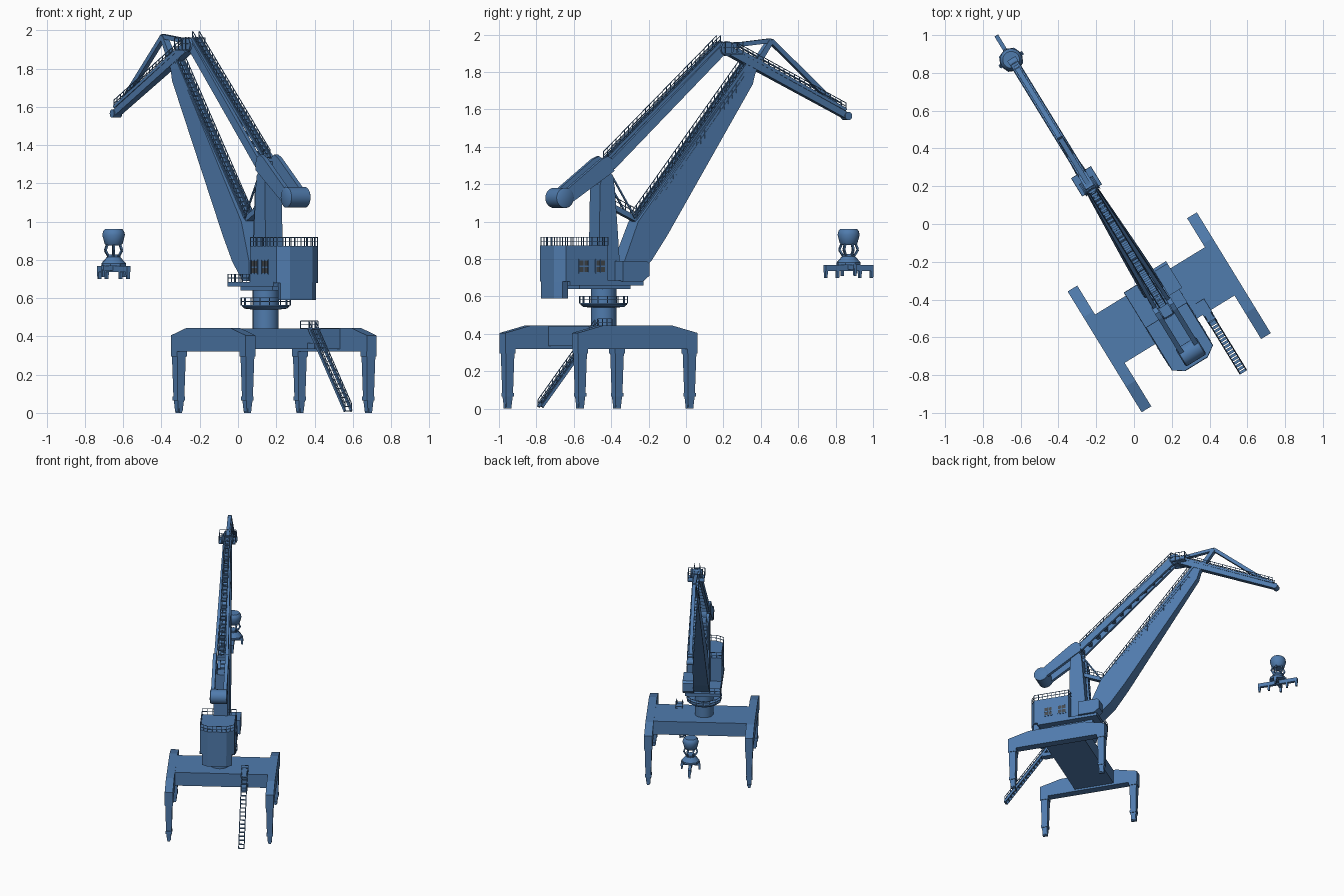
import bpy, bmesh, math
from mathutils import Vector, Matrix

if "Cube" in bpy.data.objects:
    bpy.data.objects.remove(bpy.data.objects["Cube"])

# Local frame: x = crane's right, y = boom direction, z up; turned about the slewing column
FRAME = Matrix.Translation((0.145, -0.44, 0)) @ Matrix.Rotation(math.radians(31.5), 4, 'Z')


def material(name, rgb):
    m = bpy.data.materials.new(name)
    m.diffuse_color = (*rgb, 1)
    m.use_nodes = True
    m.node_tree.nodes["Principled BSDF"].inputs["Base Color"].default_value = m.diffuse_color
    return m


BLUE = material("blue_paint", (0.08, 0.2, 0.42))
DARK = material("window_grey", (0.06, 0.07, 0.08))


def finish(name, bm, mat=BLUE, smooth=False):
    bmesh.ops.recalc_face_normals(bm, faces=bm.faces)
    me = bpy.data.meshes.new(name)
    bm.to_mesh(me)
    bm.free()
    me.materials.append(mat)
    ob = bpy.data.objects.new(name, me)
    bpy.context.collection.objects.link(ob)
    ob.matrix_world = FRAME
    if smooth:
        bpy.ops.object.select_all(action='DESELECT')
        ob.select_set(True)
        bpy.context.view_layer.objects.active = ob
        bpy.ops.object.shade_smooth_by_angle(angle=math.radians(35))
    return ob


def loft(bm, a, b):
    """Closed solid between two matching outlines."""
    va, vb = [bm.verts.new(p) for p in a], [bm.verts.new(p) for p in b]
    n = len(a)
    bm.faces.new(va)
    bm.faces.new(vb[::-1])
    for i in range(n):
        bm.faces.new((va[i], vb[i], vb[(i + 1) % n], va[(i + 1) % n]))


def side_profile(name, pts, x, half):
    """Outline in (y, z) extruded across x; half may be a function of z."""
    h = half if callable(half) else (lambda z: half)
    bm = bmesh.new()
    loft(bm, [(x - h(z), y, z) for y, z in pts], [(x + h(z), y, z) for y, z in pts])
    return finish(name, bm)


def plan(name, pts, z0, z1):
    bm = bmesh.new()
    loft(bm, [(x, y, z0) for x, y in pts], [(x, y, z1) for x, y in pts])
    return finish(name, bm)


def box(name, x0, x1, y0, y1, z0, z1):
    return plan(name, [(x0, y0), (x1, y0), (x1, y1), (x0, y1)], z0, z1)


def bars(name, items, mat=BLUE):
    """Rectangular bars (start, end, width, depth[, end scale])."""
    bm = bmesh.new()
    for p, q, w, d, *s in items:
        p, q = Vector(p), Vector(q)
        t = (q - p).normalized()
        side = Vector((1, 0, 0)) if abs(t.x) < 0.9 else Vector((0, 1, 0))
        up = t.cross(side).normalized()
        side = up.cross(t)
        k = s[0] if s else 1
        ring = lambda c, f: [c + side * w * f * i / 2 + up * d * f * j / 2
                             for i, j in ((-1, -1), (1, -1), (1, 1), (-1, 1))]
        loft(bm, ring(p, 1), ring(q, k))
    return finish(name, bm, mat)


def lathe(name, prof, c, seg=24, axis='Z'):
    """Revolve (radius, height) profile about a local axis through c."""
    bm = bmesh.new()
    rot = Matrix.Rotation(math.pi / 2, 3, 'Y') if axis == 'X' else Matrix.Identity(3)
    rings = [[bm.verts.new(Vector(c) + rot @ Vector((r * math.cos(a), r * math.sin(a), h)))
              for a in (2 * math.pi * i / seg for i in range(seg))] for r, h in prof]
    for a, b in zip(rings, rings[1:]):
        for i in range(seg):
            bm.faces.new((a[i], a[(i + 1) % seg], b[(i + 1) % seg], b[i]))
    bm.faces.new(rings[0])
    bm.faces.new(rings[-1])
    return finish(name, bm, smooth=True)


def fence(path, h=0.045, step=0.035, w=0.0035):
    """Posts plus two rails following a path."""
    out = []
    for p, q in zip(path, path[1:]):
        p, q = Vector(p), Vector(q)
        n = max(1, round((q - p).length / step))
        up = Vector((0, 0, h))
        out += [(p + up * f, q + up * f, w, w) for f in (0.5, 1)]
        out += [(p.lerp(q, i / n), p.lerp(q, i / n) + up, w, w) for i in range(n + 1)]
    return out


def walkway(name, p, q, half, h=0.045, step=0.03):
    """Sloping ladder: stringers, treads and handrails on both sides."""
    p, q = Vector(p), Vector(q)
    n = round((q - p).length / step)
    items = []
    for s in (-half, half):
        o = Vector((s, 0, 0))
        items += [(p + o, q + o, 0.006, 0.016)] + fence([p + o, q + o], h)
    for i in range(n + 1):
        c = p.lerp(q, i / n)
        items.append((c - Vector((half, 0, 0)), c + Vector((half, 0, 0)), 0.014, 0.004))
    return bars(name, items)


# Portal: two side beams, four legs with feet, and the wide cross beam
for tag, x in (("left", -0.35), ("right", 0.392)):
    side_profile(f"portal_beam_{tag}", [(-0.42, 0.32), (-0.42, 0.405), (-0.26, 0.445), (0.17, 0.445),
                                        (0.33, 0.405), (0.33, 0.32)], x, 0.03)
    for end, y in (("rear", -0.388), ("front", 0.298)):
        bars(f"leg_{tag}_{end}", [((x, y, 0.33), (x, y, 0.295), 0.06, 0.062),
                                  ((x, y, 0.30), (x, y, 0.075), 0.052, 0.054, 0.78),
                                  ((x, y, 0.085), (x, y, 0.065), 0.046, 0.05),
                                  ((x, y, 0.065), (x, y, 0.008), 0.036, 0.042, 0.75),
                                  ((x, y - 0.019, 0.012), (x, y + 0.019, 0.012), 0.018, 0.024)])
box("portal_cross_beam", -0.33, 0.37, -0.15, 0.15, 0.335, 0.442)

# Access stair to the portal
walkway("portal_stair", (0.19, -0.515, 0.01), (0.19, -0.16, 0.435), 0.02, 0.04)
bars("stair_landing", [((0.19, -0.2, 0.44), (0.19, -0.08, 0.44), 0.05, 0.008),
                       ((0.19, -0.22, 0.35), (0.19, -0.14, 0.35), 0.05, 0.03)]
     + fence([(0.215, -0.17, 0.44), (0.215, -0.08, 0.44), (0.165, -0.08, 0.44)], 0.04))

# Slewing column with ring gallery
lathe("slewing_column", [(0.068, 0.44), (0.068, 0.655)], (0, 0, 0), 32)
lathe("column_gallery", [(0.068, 0.54), (0.11, 0.545), (0.125, 0.557), (0.125, 0.565), (0.068, 0.565)],
      (0, 0, 0), 24)
bars("gallery_railing", fence([(0.13 * math.cos(i * math.pi / 8), 0.13 * math.sin(i * math.pi / 8), 0.562)
                               for i in range(17)], 0.04, 0.06))

# Rotating deck, machinery house, counterweight and driver's cab
box("rotating_deck", -0.13, 0.13, -0.29, 0.17, 0.66, 0.685)
box("deck_girder", -0.08, 0.08, -0.2, 0.12, 0.64, 0.662)
plan("machinery_house", [(-0.128, -0.05), (0.128, -0.05), (0.128, -0.315), (0.07, -0.355),
                         (-0.07, -0.355), (-0.128, -0.315)], 0.68, 0.872)
plan("rear_ballast", [(-0.1, -0.285), (0.1, -0.285), (0.11, -0.325), (0.068, -0.352),
                      (-0.068, -0.352), (-0.11, -0.325)], 0.59, 0.69)
roof = [(-0.125, -0.05, 0.872), (-0.125, -0.315, 0.872), (-0.07, -0.352, 0.872), (0.07, -0.352, 0.872),
        (0.125, -0.315, 0.872), (0.125, -0.05, 0.872), (-0.125, -0.05, 0.872)]
bars("roof_railing", fence(roof))
bars("deck_railing", fence([(-0.128, -0.05, 0.685), (-0.128, 0.168, 0.685), (-0.05, 0.168, 0.685)], 0.04))
side_profile("driver_cab", [(0.03, 0.68), (0.155, 0.68), (0.195, 0.71), (0.195, 0.775), (0.18, 0.79),
                            (0.03, 0.79)], 0.107, 0.041)
panes, frames = [], []
for x in (-0.129, 0.129):
    for y in (-0.1, -0.205):
        panes.append(((x, y, 0.73), (x, y, 0.795), 0.003, 0.06))
        for k in (-0.03, 0, 0.03):
            frames.append(((x, y + k, 0.727), (x, y + k, 0.798), 0.008, 0.004))
        for z in (0.728, 0.762, 0.797):
            frames.append(((x, y - 0.03, z), (x, y + 0.03, z), 0.004, 0.008))
bars("house_windows", panes, DARK)
bars("house_window_frames", frames)

# Tower with two cheek plates carrying the balance lever
side_profile("tower", [(-0.07, 0.68), (0.07, 0.68), (0.05, 0.95), (0.03, 1.2), (-0.06, 1.2)], 0.01, 0.052)
for tag, s in (("left", -1), ("right", 1)):
    side_profile(f"tower_cheek_{tag}", [(-0.06, 1.19), (0.03, 1.19), (0.025, 1.24), (0.0, 1.265),
                                        (-0.045, 1.255)], 0.01 + s * 0.038, 0.012)
    side_profile(f"balance_lever_{tag}", [(-0.30, 1.15), (-0.05, 1.335), (-0.015, 1.35), (0.02, 1.33),
                                          (0.025, 1.27), (-0.26, 1.09)], 0.01 + s * 0.045, 0.013)
lathe("balance_weight", [(0.045, -0.064), (0.054, -0.058), (0.054, 0.058), (0.045, 0.064)],
      (0.01, -0.283, 1.127), 24, 'X')
walkway("tower_ladder", (-0.01, 0.08, 0.69), (-0.01, 0.045, 1.2), 0.02, 0.0)

# Main boom, tapering towards its head
def boom_half(z):
    return 0.06 - 0.04 * (z - 0.7) / 1.15

side_profile("main_boom", [(0.085, 0.72), (0.10, 0.69), (0.15, 0.69), (0.258, 0.79), (0.36, 0.925), (0.914, 1.735),
                           (0.94, 1.82), (0.90, 1.86), (0.18, 1.0), (0.09, 0.79)], 0.01, boom_half)
walkway("boom_ladder", (0.01, 0.19, 1.012), (0.01, 0.88, 1.84), 0.022, 0.05)
bars("boom_side_rails", fence([(0.055, 0.28, 1.05), (0.035, 0.86, 1.75)], 0.05, 0.04))

# Luffing rod and slender stays between tower and boom
bars("luffing_gear", [((0.01, 0.02, 1.09), (0.01, 0.22, 1.0), 0.04, 0.028)]
     + [((0.01 + s, 0.02, 1.25), (0.01 + s, 0.17, 1.02), 0.008, 0.008) for s in (-0.035, 0.035)]
     + fence([(0.035, 0.05, 1.09), (0.035, 0.18, 1.03)], 0.04))

# Back tie: two converging girders with cross pieces and a walkway
lo, hi = Vector((0.01, 0.015, 1.30)), Vector((0.01, 0.745, 1.935))
items = []
for s in (-1, 1):
    items.append((lo + Vector((s * 0.042, 0, 0)), hi + Vector((s * 0.018, 0, 0)), 0.02, 0.05))
for i in range(13):
    f = i / 12
    c, w = lo.lerp(hi, f), Vector((0.042 - 0.024 * f, 0, 0))
    items.append((c - w, c + w, 0.025, 0.03))
bars("back_tie", items)
walkway("back_tie_walkway", lo + Vector((0, -0.01, 0.035)), hi + Vector((0, -0.03, 0.02)), 0.02, 0.04)

# Fly jib: lower girder, peak struts, ties and head sheaves
tip, rear, peak, pin = (0.01, 1.515, 1.565), (0.01, 0.73, 1.935), (0.01, 1.04, 1.968), (0.01, 0.915, 1.80)
bars("fly_jib_girder", [(rear, tip, 0.05, 0.045, 0.75)])
bars("fly_jib_struts", [(pin, peak, 0.04, 0.035, 0.8), (peak, tip, 0.026, 0.026),
                        (rear, peak, 0.026, 0.024)])
walkway("fly_jib_walkway", (0.01, 0.82, 1.92), (0.01, 1.5, 1.60), 0.022, 0.035)
lathe("jib_tip_sheave", [(0.022, -0.025), (0.022, 0.025)], tip, 16, 'X')
for s in (-0.025, 0.045):
    lathe("head_sheave", [(0.04, -0.008), (0.034, 0), (0.04, 0.008)], (s, 0.745, 1.925), 20, 'X')
box("head_platform", -0.05, 0.07, 0.72, 0.83, 1.895, 1.901)
bars("head_railing", fence([(-0.05, 0.72, 1.9), (-0.05, 0.83, 1.9), (0.07, 0.83, 1.9), (0.07, 0.72, 1.9),
                            (-0.05, 0.72, 1.9)], 0.06))

# Suspended lifting gear: drum, cage rods, hub and spreader with claws
H = (0.006, 1.532, 0)
lathe("grab_drum", [(0.038, 0.875), (0.048, 0.885), (0.06, 0.93), (0.055, 0.95), (0.045, 0.962)], H, 16)
lathe("grab_hub", [(0.066, 0.768), (0.066, 0.782), (0.036, 0.815), (0.036, 0.828)], H, 8)
rods = []
for i in range(6):
    a = i * math.pi / 3
    d = Vector((math.cos(a), math.sin(a), 0))
    rods += [(Vector(H) + d * 0.032 + Vector((0, 0, 0.82)), Vector(H) + d * 0.05 + Vector((0, 0, 0.85)), 0.01, 0.01),
             (Vector(H) + d * 0.05 + Vector((0, 0, 0.85)), Vector(H) + d * 0.036 + Vector((0, 0, 0.885)), 0.01, 0.01)]
bars("grab_cage", rods)
x, y = H[:2]
claws = [((x, y - 0.15, 0.752), (x, y + 0.15, 0.752), 0.022, 0.03),
         ((x - 0.07, y, 0.757), (x + 0.07, y, 0.757), 0.022, 0.026)]
for k in (-0.143, -0.07, 0.07, 0.143):
    claws.append(((x, y + k, 0.75), (x, y + k, 0.70), 0.02, 0.016, 0.8))
for k in (-0.065, 0.065):
    claws.append(((x + k, y, 0.75), (x + k, y, 0.71), 0.016, 0.016, 0.8))
bars("grab_spreader", claws)
